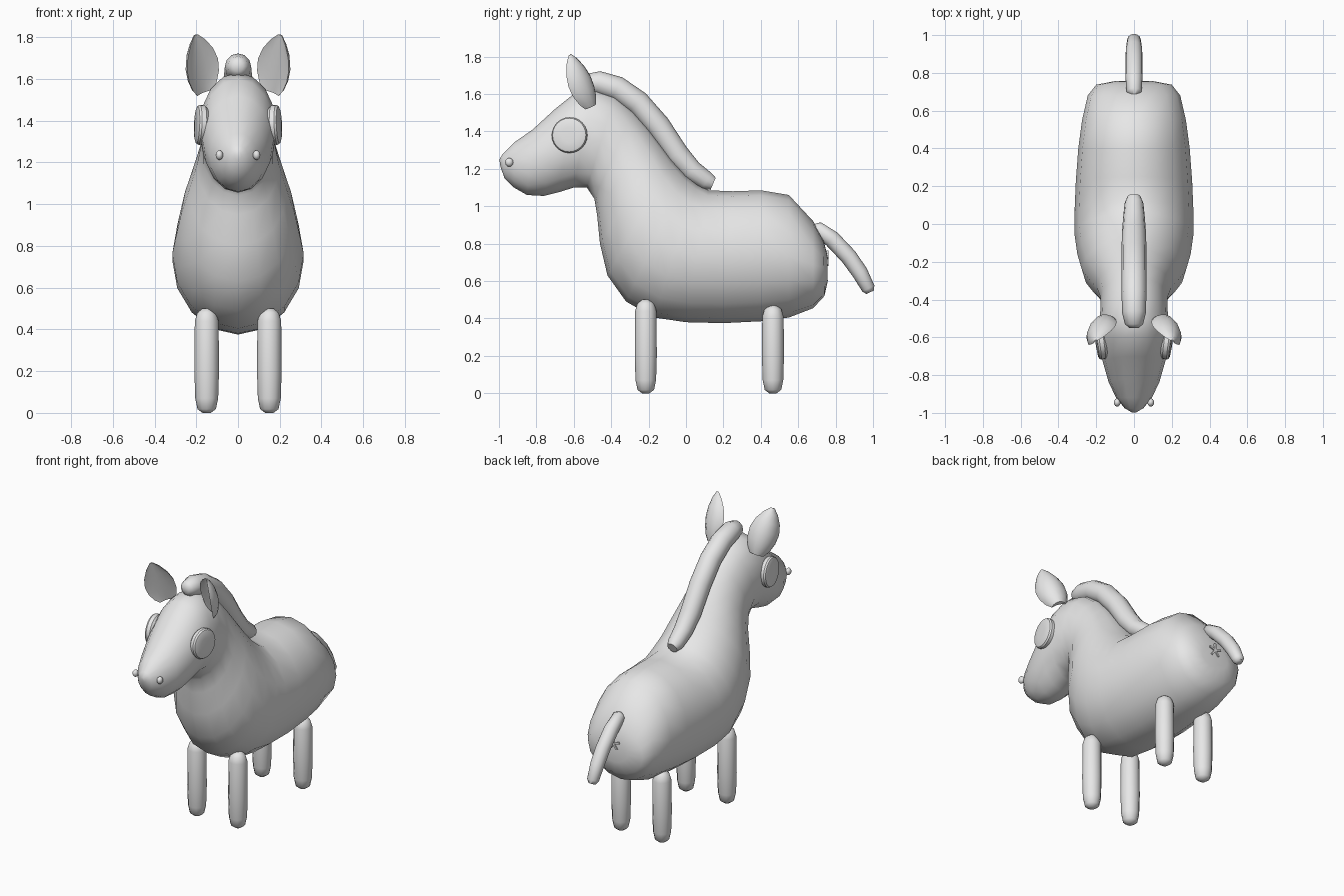
import bpy, bmesh, math
from mathutils import Vector, Matrix

cube = bpy.data.objects.get("Cube")
if cube:
    bpy.data.objects.remove(cube, do_unlink=True)

# One plain grey covers every part
grey = bpy.data.materials.new("plain_grey")
grey.use_nodes = True
grey.diffuse_color = (0.8, 0.8, 0.8, 1)
grey.node_tree.nodes["Principled BSDF"].inputs["Base Color"].default_value = (0.8, 0.8, 0.8, 1)


def finish(name, bm, angle=60):
    """Turn a bmesh into a smooth-shaded object."""
    bmesh.ops.recalc_face_normals(bm, faces=bm.faces)
    mesh = bpy.data.meshes.new(name)
    bm.to_mesh(mesh)
    bm.free()
    mesh.materials.append(grey)
    obj = bpy.data.objects.new(name, mesh)
    bpy.context.collection.objects.link(obj)
    bpy.ops.object.select_all(action='DESELECT')
    obj.select_set(True)
    bpy.context.view_layer.objects.active = obj
    bpy.ops.object.shade_smooth_by_angle(angle=math.radians(angle))
    return obj


def loft(name, rings, angle=60):
    """Skin a row of equal rings and cap both ends."""
    bm = bmesh.new()
    rows = [[bm.verts.new(p) for p in ring] for ring in rings]
    n = len(rows[0])
    for a, b in zip(rows, rows[1:]):
        for i in range(n):
            j = (i + 1) % n
            bm.faces.new((a[i], a[j], b[j], b[i]))
    bm.faces.new(rows[0])
    bm.faces.new(rows[-1])
    return finish(name, bm, angle)


def ellipse(centre, u, v, n=16):
    steps = [2 * math.pi * i / n for i in range(n)]
    return [centre + u * math.cos(t) + v * math.sin(t) for t in steps]


def tube(name, path, n=12):
    """Round tube along (y, z, radius) points in the middle plane."""
    pts = [Vector((0, y, z)) for y, z, r in path]
    rings = []
    for i, (y, z, r) in enumerate(path):
        tangent = (pts[min(i + 1, len(pts) - 1)] - pts[max(i - 1, 0)]).normalized()
        side = Vector((1, 0, 0))
        rings.append(ellipse(pts[i], side * r, tangent.cross(side) * r, n))
    return loft(name, rings)


# Body, neck and head: one loft from rump to nose
# each section: top y, top z, bottom y, bottom z, half width
sections = [
    (.755, .74, .758, .60, .10), (.735, .82, .74, .52, .20),
    (.68, .92, .68, .455, .245), (.55, 1.06, .55, .405, .275),
    (.40, 1.085, .40, .385, .295), (.25, 1.08, .20, .375, .308),
    (.12, 1.085, 0, .38, .315), (.06, 1.12, -.17, .405, .315),
    (0, 1.17, -.32, .49, .30), (-.07, 1.25, -.42, .63, .275),
    (-.13, 1.33, -.46, .80, .235), (-.20, 1.42, -.475, .95, .197),
    (-.28, 1.51, -.49, 1.04, .178), (-.38, 1.59, -.53, 1.10, .178),
    (-.50, 1.63, -.60, 1.10, .185), (-.60, 1.60, -.68, 1.075, .18),
    (-.70, 1.52, -.76, 1.055, .165), (-.82, 1.41, -.85, 1.06, .135),
    (-.92, 1.34, -.92, 1.10, .095), (-.98, 1.28, -.97, 1.15, .05),
    (-.998, 1.25, -.992, 1.21, .015),
]
rings = []
for ty, tz, by, bz, w in sections:
    top, low = Vector((0, ty, tz)), Vector((0, by, bz))
    rings.append(ellipse((top + low) / 2, Vector((w, 0, 0)), (top - low) / 2))
loft("body", rings, 80)

# Mane and tail
tube("mane", [(-.55, 1.66, .025), (-.53, 1.66, .048), (-.47, 1.66, .063),
              (-.37, 1.63, .066), (-.26, 1.555, .066), (-.15, 1.43, .066),
              (-.05, 1.28, .064), (.03, 1.19, .058), (.11, 1.135, .05),
              (.145, 1.12, .035)])
tube("tail", [(.68, .885, .02), (.70, .88, .04), (.78, .825, .045), (.87, .73, .045),
              (.93, .645, .043), (.975, .56, .036), (.984, .54, .022)])

# Legs: rounded posts
for x, side in ((.15, "left"), (-.15, "right")):
    for y, top, place in ((-.215, .5, "front"), (.465, .47, "rear")):
        profile = [(0, .02), (.018, .044), (.07, .055), (.2, .059),
                   (top - .06, .057), (top - .02, .045), (top, .02)]
        loft(f"{place}_{side}_leg", [
            ellipse(Vector((x, y, z)), Vector((r, 0, 0)), Vector((0, r, 0)), 12)
            for z, r in profile])


# Ears: leaf shapes with a hollow inner face
def ear(name, s):
    base, tip = Vector((.165, -.505, 1.535)), Vector((.203, -.62, 1.81))
    axis = (tip - base).normalized()
    wide = Vector((.8, -.6, 0))
    wide = (wide - axis * wide.dot(axis)).normalized()
    face = axis.cross(wide)
    if face.y > 0:
        face.negate()
    rows = []
    for t, w in ((0, .045), (.12, .07), (.3, .088), (.5, .092), (.7, .076), (.88, .045), (1, .012)):
        row = []
        for i in range(16):
            a = 2 * math.pi * i / 16
            c, sn = math.cos(a), math.sin(a)
            depth = w * .55 * (.5 * c * c + min(sn, 0))
            p = base.lerp(tip, t) + wide * w * c + face * depth
            row.append(Vector((p.x * s, p.y, p.z)))
        rows.append(row)
    loft(name, rows, 50)


# Eyes: thick rounded discs; nostrils: small beads
def eye(name, s):
    out = Vector((s, -.14, .04)).normalized()
    up = (Vector((0, 0, 1)) - out * out.z).normalized()
    across = out.cross(up)
    centre = Vector((s * .178, -.622, 1.38))
    loft(name, [ellipse(centre + out * d, across * r, up * r, 24)
                for d, r in ((-.03, .08), (-.015, .094), (.008, .096), (.018, .09),
                             (.022, .08), (.025, .04))], 35)


def nostril(name, s):
    bm = bmesh.new()
    place = Matrix.Translation((s * .089, -.945, 1.235)) @ Matrix.Diagonal((.018, .022, .023, 1))
    bmesh.ops.create_uvsphere(bm, u_segments=12, v_segments=8, radius=1, matrix=place)
    finish(name, bm)


for s, side in ((1, "left"), (-1, "right")):
    ear(side + "_ear", s)
    eye(side + "_eye", s)
    nostril(side + "_nostril", s)

# Small five-armed star on the rump under the tail
bm = bmesh.new()
for i in range(5):
    turn = Matrix.Rotation(2 * math.pi * i / 5, 4, 'Y')
    place = Matrix.Translation((0, .755, .72)) @ turn @ Matrix.Translation((0, 0, .022))
    bmesh.ops.create_cube(bm, size=1, matrix=place @ Matrix.Diagonal((.012, .016, .044, 1)))
finish("rump_star", bm, 30)
